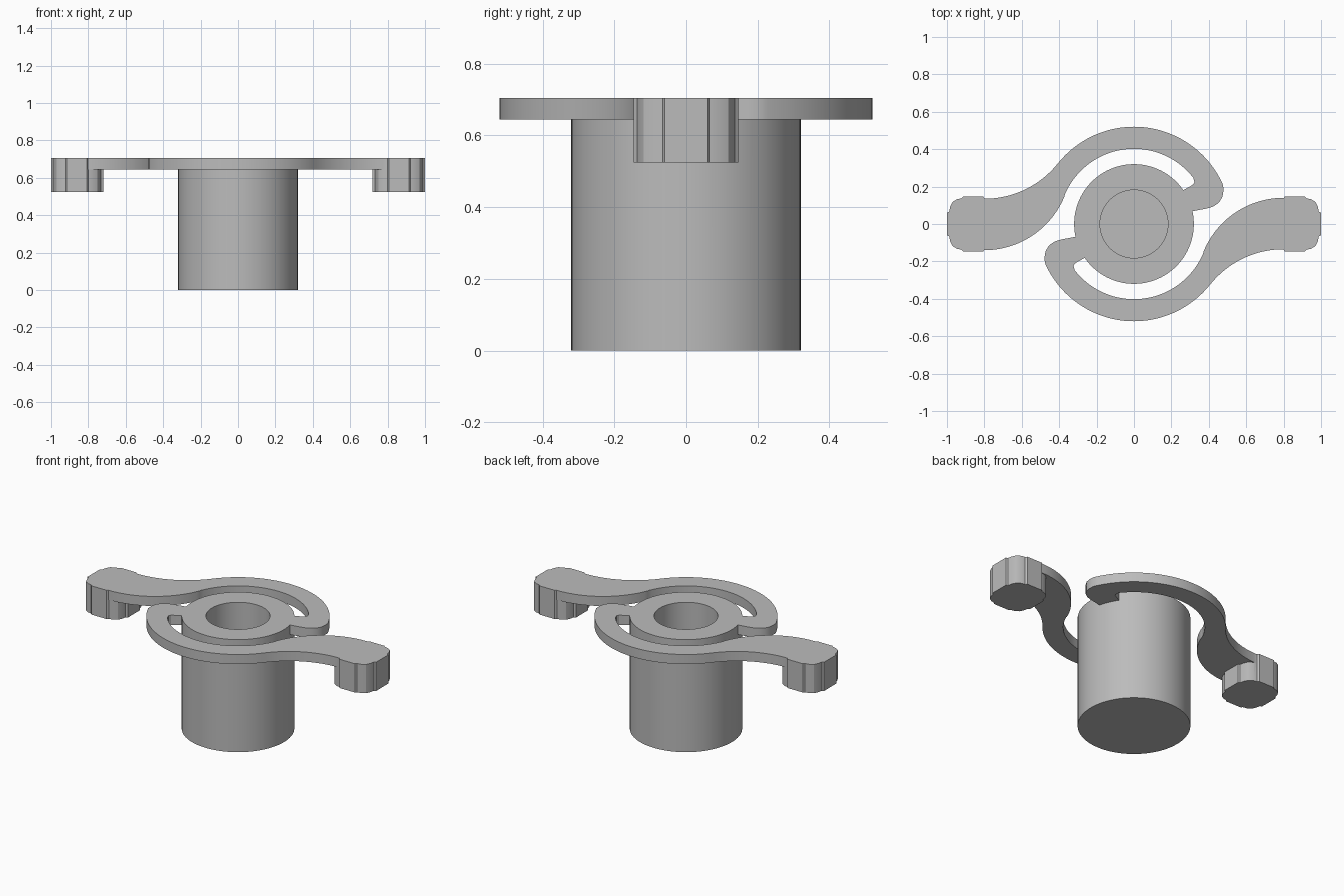
import bpy, bmesh, math
from mathutils import Matrix

if "Cube" in bpy.data.objects:
    bpy.data.objects.remove(bpy.data.objects["Cube"])

Z_TOP, Z_ARM, Z_PAD = 0.705, 0.645, 0.525
HUB_R, BORE_R, BORE_FLOOR = 0.32, 0.182, 0.12

grey = bpy.data.materials.new("plain grey")
grey.diffuse_color = (0.5, 0.5, 0.5, 1)
grey.use_nodes = True
grey.node_tree.nodes["Principled BSDF"].inputs["Base Color"].default_value = grey.diffuse_color


def arc(cx, cy, r, a0, a1, n):
    """Points along an arc, angles in degrees."""
    pts = []
    for i in range(n + 1):
        a = math.radians(a0 + (a1 - a0) * i / n)
        pts.append((cx + r * math.cos(a), cy + r * math.sin(a)))
    return pts


def prism(name, outline, z0, z1, turn=0):
    """Extrude a flat outline between two heights, turned about z."""
    bm = bmesh.new()
    face = bm.faces.new([bm.verts.new((x, y, z0)) for x, y in outline])
    ext = bmesh.ops.extrude_face_region(bm, geom=[face])
    top = [v for v in ext["geom"] if isinstance(v, bmesh.types.BMVert)]
    bmesh.ops.translate(bm, verts=top, vec=(0, 0, z1 - z0))
    bmesh.ops.rotate(bm, verts=bm.verts, matrix=Matrix.Rotation(turn, 3, 'Z'))
    bmesh.ops.recalc_face_normals(bm, faces=bm.faces)
    me = bpy.data.meshes.new(name)
    bm.to_mesh(me)
    bm.free()
    me.materials.append(grey)
    ob = bpy.data.objects.new(name, me)
    bpy.context.collection.objects.link(ob)
    return ob


def combine(target, other, operation):
    mod = target.modifiers.new("combine", 'BOOLEAN')
    mod.operation, mod.solver, mod.object = operation, 'EXACT', other
    bpy.context.view_layer.objects.active = target
    bpy.ops.object.modifier_apply(modifier=mod.name)
    bpy.data.objects.remove(other)


# Curved spring arm: hub link, outer ring arc, S bend to the end, and back inside
arm = [(-0.24, -0.055), (-0.31, -0.068), (-0.39, -0.083), (-0.425, -0.094),
       (-0.455, -0.115), (-0.473, -0.145), (-0.478, -0.175)]
arm += arc(0, 0, 0.52, 203.5, 321.6, 48)
arm += arc(0.8, -0.638, 0.503, 141.5, 90, 20)
arm += [(0.88, -0.135), (0.88, 0.14)]
arm += arc(0.8, -0.3226, 0.4626, 90, 158, 24)
arm += arc(0, 0, 0.402, -23, -142, 40)
# Rounded end of the slot
arm += [(-0.323, -0.225), (-0.317, -0.212), (-0.305, -0.204),
        (-0.265, -0.182), (-0.22, -0.16)]

# Gripping pad: rounded block with four shallow raised sides
quarter = [(0.14, 0.06), (0.128, 0.066), (0.123, 0.092), (0.11, 0.118),
           (0.085, 0.133), (0.062, 0.137), (0.053, 0.147)]
half = quarter + [(-x, y) for x, y in reversed(quarter)]
pad = [(0.86 + x, y) for x, y in half + [(-x, -y) for x, y in half]]

# Hub with a blind bore
hub = prism("hub_with_arms", arc(0, 0, HUB_R, 0, 360, 96)[:-1], 0, Z_TOP)

# Two arms and pads, half a turn apart
for turn in (0, math.pi):
    combine(hub, prism("arm", arm, Z_ARM, Z_TOP, turn), 'UNION')
    combine(hub, prism("pad", pad, Z_PAD, Z_TOP, turn), 'UNION')
combine(hub, prism("bore", arc(0, 0, BORE_R, 0, 360, 64)[:-1],
                   BORE_FLOOR, Z_TOP + 0.1), 'DIFFERENCE')

bpy.ops.object.select_all(action='DESELECT')
hub.select_set(True)
bpy.context.view_layer.objects.active = hub
bpy.ops.object.shade_smooth_by_angle(angle=math.radians(25))
